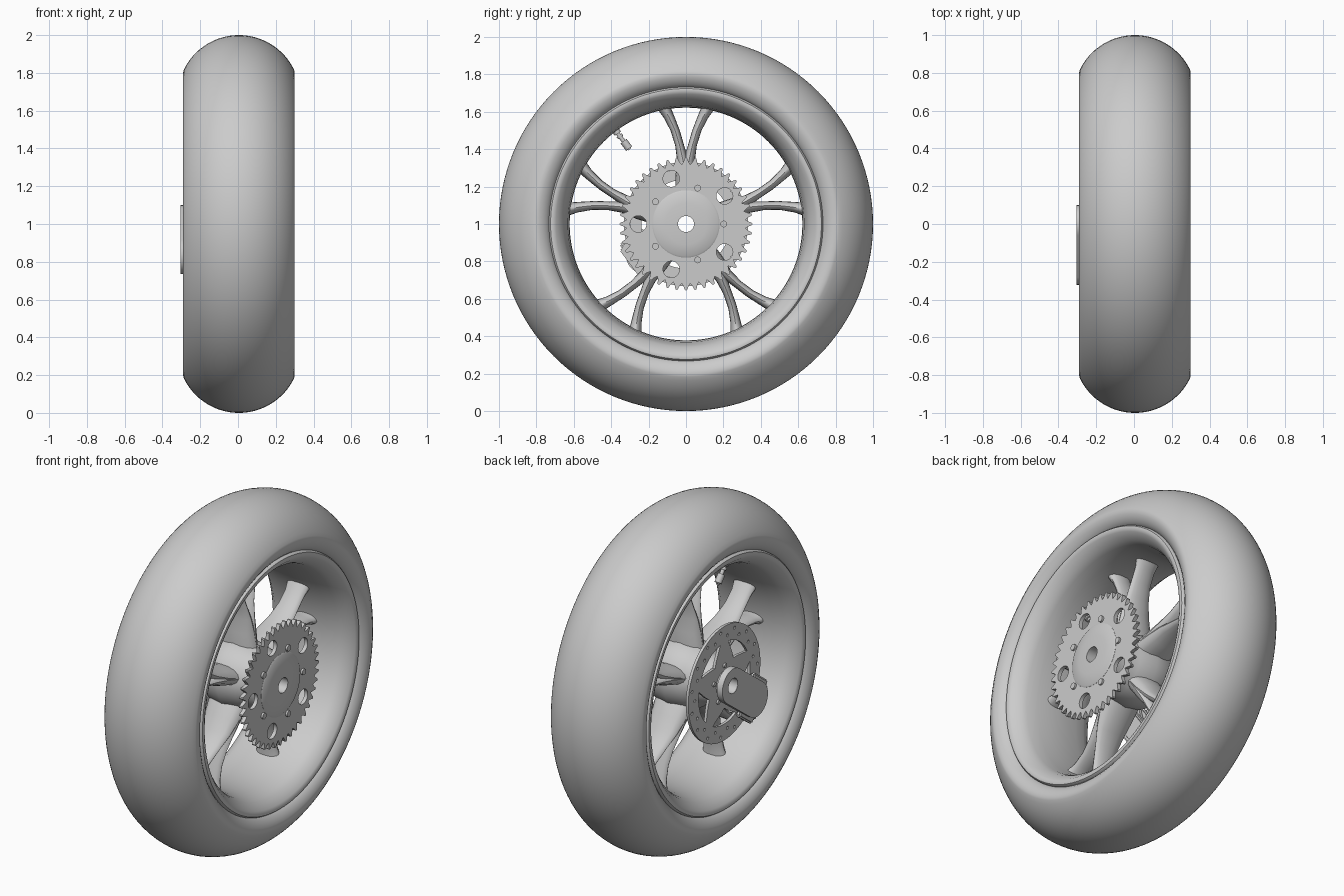
import bpy, bmesh
from math import sin, cos, pi, radians, atan2, hypot
from mathutils import Matrix, Vector

cube = bpy.data.objects.get("Cube")
if cube:
    bpy.data.objects.remove(cube)

SHIFT = 0.005                      # tyre sits slightly off centre in x
AXLE = Vector((SHIFT, 0, 1))
TO_SIDE = Matrix(((0, 0, 1, 0), (1, 0, 0, 0), (0, 1, 0, 0), (0, 0, 0, 1)))  # flat xy -> yz

grey = bpy.data.materials.new("plain_grey")
grey.use_nodes = True
grey.diffuse_color = (0.6, 0.6, 0.6, 1)
grey.node_tree.nodes["Principled BSDF"].inputs["Base Color"].default_value = (0.6, 0.6, 0.6, 1)


def activate(obj):
    bpy.ops.object.select_all(action='DESELECT')
    obj.select_set(True)
    bpy.context.view_layer.objects.active = obj


def finish(name, bm, angle=35):
    """Turn a bmesh, modelled round the origin, into a shaded part on the axle."""
    bmesh.ops.recalc_face_normals(bm, faces=bm.faces)
    mesh = bpy.data.meshes.new(name)
    bm.to_mesh(mesh)
    bm.free()
    obj = bpy.data.objects.new(name, mesh)
    bpy.context.collection.objects.link(obj)
    obj.location = AXLE
    mesh.materials.append(grey)
    activate(obj)
    bpy.ops.object.shade_smooth_by_angle(angle=radians(angle))
    return obj


def lathe(name, profile, steps=96, angle=35):
    """Revolve a closed (x, radius) profile round the axle."""
    bm = bmesh.new()
    rings = []
    for i in range(steps):
        a = 2 * pi * i / steps
        rings.append([bm.verts.new((x, r * cos(a), r * sin(a))) for x, r in profile])
    n = len(profile)
    for i in range(steps):
        p, q = rings[i], rings[(i + 1) % steps]
        for j in range(n):
            k = (j + 1) % n
            bm.faces.new((p[j], p[k], q[k], q[j]))
    return finish(name, bm, angle)


def circle(cx, cy, r, n=20):
    return [(cx + r * cos(2 * pi * i / n), cy + r * sin(2 * pi * i / n)) for i in range(n)]


def polar_circle(deg, dist, r, n=20):
    return circle(dist * cos(radians(deg)), dist * sin(radians(deg)), r, n)


def plate(name, outlines, x, half):
    """Flat plate across the axle; outlines after the first cut holes."""
    curve = bpy.data.curves.new(name, 'CURVE')
    curve.dimensions = '2D'
    curve.fill_mode = 'BOTH'
    curve.extrude = half
    for pts in outlines:
        s = curve.splines.new('POLY')
        s.points.add(len(pts) - 1)
        for p, (u, v) in zip(s.points, pts):
            p.co = (u, v, 0, 1)
        s.use_cyclic_u = True
    obj = bpy.data.objects.new(name, curve)
    bpy.context.collection.objects.link(obj)
    obj.matrix_world = Matrix.Translation(AXLE + Vector((x, 0, 0))) @ TO_SIDE
    curve.materials.append(grey)
    activate(obj)
    bpy.ops.object.convert(target='MESH')
    obj = bpy.context.view_layer.objects.active
    bpy.ops.object.shade_smooth_by_angle(angle=radians(25))
    return obj


def mirrored(half):
    """Complete an (x, r) run that goes from +x down to x = 0."""
    return half + [(-x, r) for x, r in reversed(half) if x > 0]


def sweep(bm, stations, turn, n=16):
    """Elliptical tube; each station is (tangent, radius, half_tangent, half_x)."""
    rings = []
    for t, z, a, b in stations:
        rings.append([bm.verts.new(turn @ Vector((b * sin(2 * pi * i / n),
                      t + a * cos(2 * pi * i / n), z))) for i in range(n)])
    for p, q in zip(rings, rings[1:]):
        for i in range(n):
            j = (i + 1) % n
            bm.faces.new((p[i], p[j], q[j], q[i]))
    bm.faces.new(rings[0])
    bm.faces.new(rings[-1])


# Tyre: round tread, sidewalls curling in to the bead
tread = [(0.324 * sin(radians(d)), 0.676 + 0.324 * cos(radians(d))) for d in range(-64, 65, 4)]
wall = [(0.295, 0.805), (0.292, 0.785), (0.284, 0.765), (0.272, 0.748), (0.255, 0.732), (0.235, 0.725)]
lathe("tyre", tread + wall + [(-x, r) for x, r in reversed(wall)], 128, 50)

# Rim: lipped flanges with a shallow concave barrel
inner = [(0.262, 0.732), (0.272, 0.724), (0.274, 0.712), (0.266, 0.695), (0.245, 0.675),
         (0.225, 0.658), (0.195, 0.645), (0.13, 0.632), (0.06, 0.625), (0, 0.622)]
outer = [(0.23, 0.735), (0.18, 0.68), (0, 0.66)]
lathe("rim", mirrored(inner) + [(-x, r) for x, r in outer] + [(x, r) for x, r in outer[1::-1]], 128, 40)

# Hub: waisted drum with an open axle bore
drum = [(-0.24, 0.13), (-0.17, 0.14), (-0.1, 0.18), (0, 0.2), (0.1, 0.18), (0.17, 0.16), (0.25, 0.16)]
lathe("hub", [(-0.24, 0.043)] + drum + [(0.25, 0.043)], 64)
lathe("hub_cap", [(0.25, 0.043), (0.25, 0.18), (0.272, 0.18), (0.277, 0.172),
                  (0.284, 0.11), (0.287, 0.05), (0.287, 0.043)], 64, 30)

# Five forked spokes
fork = [(0.0, 0.15, 0.055, 0.12), (0.006, 0.26, 0.05, 0.105), (0.016, 0.34, 0.032, 0.092),
        (0.034, 0.42, 0.024, 0.075), (0.058, 0.5, 0.025, 0.064), (0.09, 0.57, 0.03, 0.062),
        (0.116, 0.615, 0.038, 0.07), (0.125, 0.635, 0.044, 0.078)]
for number in range(5):
    bm = bmesh.new()
    for side in (-1, 1):
        sweep(bm, [(side * t, z, a, b) for t, z, a, b in fork],
              Matrix.Rotation(radians(72 * number), 4, 'X'))
    finish(f"forked_spoke_{number + 1}", bm, 45)

# Sprocket with lightening holes and bolts
teeth = 44
tooth = [(0, 0.356), (0.12, 0.353), (0.27, 0.334), (0.5, 0.318), (0.73, 0.334), (0.88, 0.353)]
gear = [(r * cos(2 * pi * (i + f) / teeth), r * sin(2 * pi * (i + f) / teeth))
        for i in range(teeth) for f, r in tooth]
plate("sprocket", [gear, circle(0, 0, 0.15, 48)]
      + [polar_circle(36 + 72 * i, 0.255, 0.044, 28) for i in range(5)], 0.26, 0.011)
for i in range(5):
    plate(f"sprocket_bolt_{i + 1}", [polar_circle(72 * i, 0.202, 0.018, 16)], 0.272, 0.01)

# Brake disc: drilled ring carried by a five-armed star
def window(mid):
    arc = [(0.238, mid + d) for d in range(-27, 28, 6)]
    return [(r * cos(radians(d)), r * sin(radians(d)))
            for r, d in arc + [(0.17, mid + 10), (0.145, mid), (0.17, mid - 10)]]

drill = [polar_circle(12 * i, 0.305 if i % 2 else 0.272, 0.009, 8) for i in range(30)]
plate("brake_disc", [circle(0, 0, 0.333, 80), circle(0, 0, 0.06, 32)]
      + [window(54 + 72 * i) for i in range(5)] + drill, -0.245, 0.008)
for i in range(5):
    plate(f"disc_bolt_{i + 1}", [polar_circle(18 + 72 * i, 0.105, 0.013, 12)], -0.255, 0.008)
lathe("axle_collar", [(-0.24, 0.043), (-0.24, 0.075), (-0.285, 0.075), (-0.285, 0.043)], 48)

# Caliper arm: capsule plate from the axle to the caliper
end_y, end_z, width = -0.222, -0.165, 0.1
lean = atan2(end_z, end_y)
arm = []
for cy, cz, start in ((0, 0, lean + pi / 2), (end_y, end_z, lean - pi / 2)):
    arm += [(cy + width * cos(start + pi * i / 16), cz + width * sin(start + pi * i / 16)) for i in range(17)]
plate("caliper_arm", [arm, circle(0, 0, 0.045, 32)], -0.292, 0.018)
lathe("axle_nut", [(-0.28, 0.043), (-0.28, 0.062), (-0.3095, 0.062), (-0.3095, 0.043)], 32)

# Caliper body: two pads joined by a bridge outside the disc edge
bm = bmesh.new()
reach = hypot(end_y, end_z)
for x, r, sx, sr, st in ((-0.275, reach, 0.03, 0.15, 0.25), (-0.205, reach + 0.01, 0.04, 0.13, 0.22),
                         (-0.24, reach + 0.077, 0.1, 0.03, 0.2)):
    bmesh.ops.create_cube(bm, size=1, matrix=Matrix.Rotation(lean, 4, 'X')
                          @ Matrix.Translation((x, r, 0)) @ Matrix.Diagonal((sx, sr, st, 1)))
bmesh.ops.bevel(bm, geom=bm.edges[:], offset=0.008, segments=2, affect='EDGES')
finish("brake_caliper", bm)

# Valve: thin stem, collar and cap pointing in from the rim
bm = bmesh.new()
turn = Matrix.Rotation(radians(37), 4, 'X')
for low, high, r in ((0.5, 0.64, 0.011), (0.505, 0.555, 0.02), (0.58, 0.595, 0.017), (0.605, 0.64, 0.02)):
    sweep(bm, [(0, low, r, r), (0, high, r, r)], turn, 12)
finish("valve", bm)
